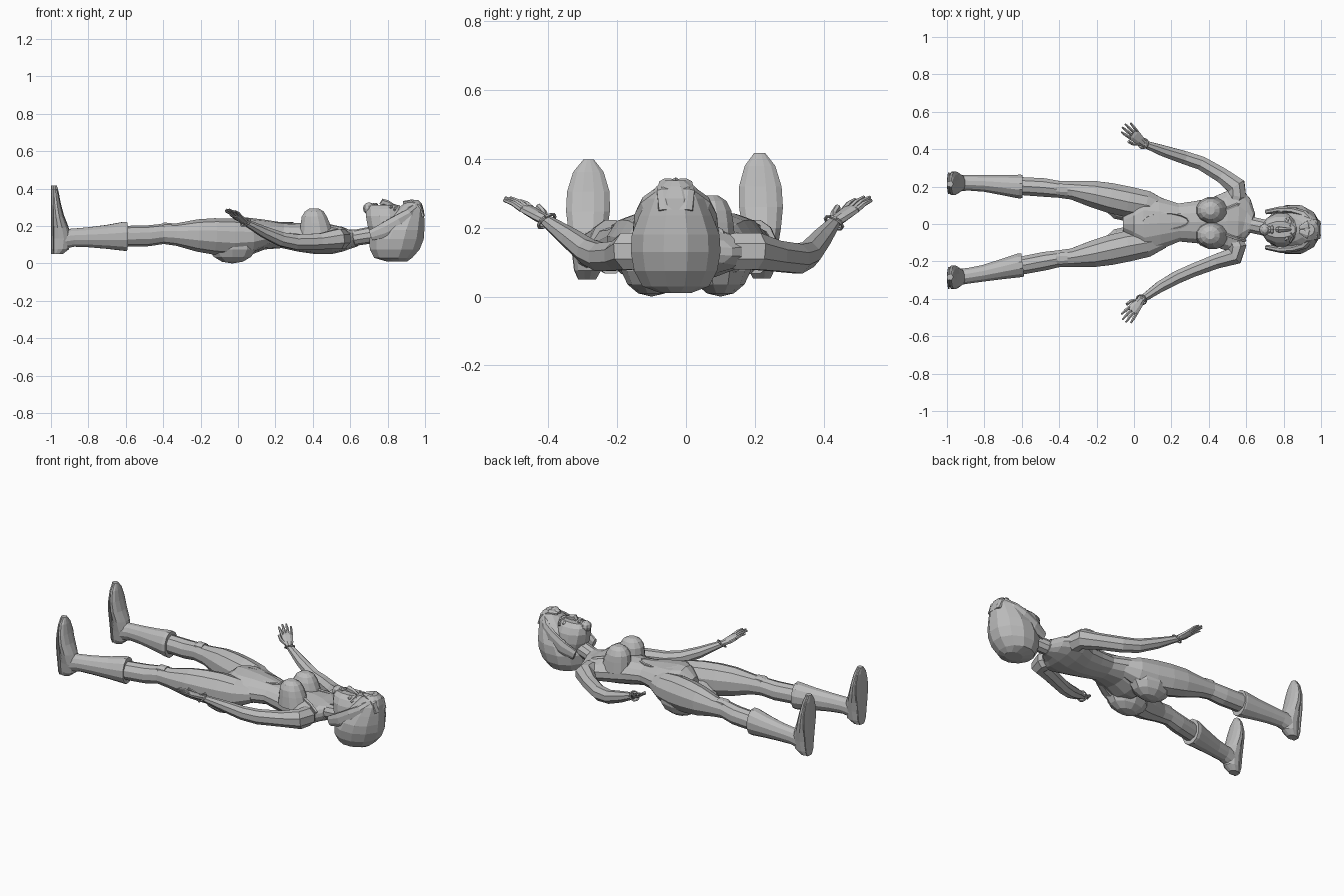
import bpy, bmesh, math
from mathutils import Vector

if "Cube" in bpy.data.objects:
    bpy.data.objects.remove(bpy.data.objects["Cube"], do_unlink=True)

grey = bpy.data.materials.new("plain grey")
grey.use_nodes = True
grey.diffuse_color = (0.5, 0.5, 0.5, 1)
grey.node_tree.nodes["Principled BSDF"].inputs["Base Color"].default_value = (0.5, 0.5, 0.5, 1)
X, Z = Vector((1, 0, 0)), Vector((0, 0, 1))


def finish(name, bm):
    bmesh.ops.recalc_face_normals(bm, faces=bm.faces)
    me = bpy.data.meshes.new(name)
    bm.to_mesh(me)
    bm.free()
    me.materials.append(grey)
    ob = bpy.data.objects.new(name, me)
    bpy.context.collection.objects.link(ob)
    return ob


def loft(name, rings, n=10, up=Z, level=False):
    """Skin oval rings (x, y, z, half width, half height) along their path."""
    bm = bmesh.new()
    pts = [Vector(r[:3]) for r in rings]
    loops = []
    for i, r in enumerate(rings):
        t = (pts[min(i + 1, len(pts) - 1)] - pts[max(i - 1, 0)]).normalized()
        if level:
            t = Z
        side = t.cross(up).normalized()
        top = side.cross(t).normalized()
        loops.append([bm.verts.new(pts[i] + side * r[3] * math.cos(a) + top * r[4] * math.sin(a))
                      for a in (math.tau * (k + .5) / n for k in range(n))])
    for a, b in zip(loops, loops[1:]):
        for k in range(n):
            bm.faces.new((a[k], a[(k + 1) % n], b[(k + 1) % n], b[k]))
    bm.faces.new(loops[0][::-1])
    bm.faces.new(loops[-1])
    return finish(name, bm)


def blob(name, loc, size, u=10, v=7):
    bm = bmesh.new()
    bmesh.ops.create_uvsphere(bm, u_segments=u, v_segments=v, radius=1)
    for p in bm.verts:
        p.co = Vector([c * s + l for c, s, l in zip(p.co, size, loc)])
    return finish(name, bm)


def tube(name, path, r, n=6):
    return loft(name, [(*p, r, r) for p in path], n)


# Torso and neck
loft("torso", [(-.06, 0, .145, .04, .05), (0, 0, .145, .1, .1), (.06, 0, .145, .168, .1),
               (.14, .005, .155, .142, .08), (.24, .008, .15, .104, .068), (.33, .01, .14, .115, .077),
               (.42, .012, .13, .132, .08), (.5, .015, .128, .165, .078), (.56, .015, .13, .185, .066),
               (.595, .01, .13, .13, .052), (.63, 0, .135, .06, .045)], 14)
loft("neck", [(.57, .005, .13, .065, .05), (.63, -.005, .138, .045, .043),
              (.70, -.02, .15, .045, .045), (.78, -.03, .16, .05, .05)])
for side, y in (("left", 1), ("right", -1)):
    by = .006 + .066 * y
    # Breast rising steeply from the ribs and sloping gently up to the collar
    loft(side + "_breast", [(.42, by, .15, .075, .095), (.413, by, .215, .068, .08),
                            (.408, by, .25, .062, .07), (.408, by, .278, .047, .052),
                            (.407, by, .294, .022, .025)], 12, X, True)
    blob(side + "_buttock", (-.03, .1 * y, .095), (.135, .09, .095))

# Raised edge of the suit on the belly, and collar straps
oval = [(.17 + .125 * math.cos(a), .015 + .045 * math.sin(a),
         .24 - .09 * (.17 + .125 * math.cos(a)) - .008 * math.sin(a) ** 2)
        for a in (math.tau * k / 14 for k in range(15))]
tube("belly_trim", oval, .008, 5)
for side, y in (("left", 1), ("right", -1)):
    tube(side + "_collar_strap", [(.47, .01 + .06 * y, .205), (.55, .012 + .09 * y, .187),
                                  (.595, .012 + .1 * y, .155)], .01, 5)


# Legs, boots and feet: the right leg swings out a little below the knee
def leg_point(x, y, z, w, h, s):
    return (x, y if s > 0 else -(y + max(0, -x - .45) * .13), z, w, h)


leg = [(.16, .08, .15, .05, .05), (.07, .1, .142, .08, .085), (-.03, .118, .14, .086, .1),
       (-.13, .14, .145, .084, .097), (-.22, .16, .15, .074, .086), (-.33, .18, .155, .052, .06),
       (-.4, .185, .158, .047, .054), (-.48, .195, .148, .052, .056), (-.64, .205, .145, .05, .055)]
boot = [(-.595, .2, .145, .063, .08), (-.61, .2, .145, .066, .08), (-.7, .208, .142, .056, .066),
        (-.8, .217, .14, .046, .055), (-.88, .22, .138, .043, .05), (-.94, .22, .13, .045, .055)]
foot = [(-.967, .22, .052, .026, .03), (-.95, .22, .08, .04, .048), (-.945, .22, .14, .048, .055),
        (-.952, .22, .2, .058, .046), (-.964, .218, .26, .066, .034), (-.972, .216, .32, .064, .026),
        (-.978, .215, .38, .046, .02), (-.98, .214, .418, .016, .012)]
for side, s in (("left", 1), ("right", -1)):
    loft(side + "_leg", [leg_point(*r, s) for r in leg])
    loft(side + "_boot", [leg_point(*r, s) for r in boot], 12)
    dz = 0 if s > 0 else -.02
    loft(side + "_foot", [leg_point(x, y, z + dz * z / .42, w, h, s) for x, y, z, w, h in foot],
         12, X, True)
    # Flat sole slab joining heel to toe
    sole = [(-.991, y, z + dz * z / .42, w * .95, .009) for x, y, z, w, h in foot]
    loft(side + "_sole", [leg_point(*r, s) for r in sole], 8, X, True)
    # Knee pad
    loft(side + "_knee_pad", [leg_point(-.415, .185, .195, .026, .014, s),
                              leg_point(-.395, .185, .2, .034, .02, s),
                              leg_point(-.355, .183, .2, .032, .018, s)], 8)

# Arms, with hands spread open and a bracelet at each wrist
arms = {
    "left": [(.53, .09, .13, .04, .045), (.55, .15, .132, .055, .058), (.548, .2, .132, .055, .058),
             (.47, .26, .118, .044, .048), (.36, .325, .11, .04, .046), (.27, .355, .122, .038, .04),
             (.16, .39, .165, .032, .032), (.05, .43, .215, .02, .018)],
    "right": [(.53, -.06, .13, .04, .045), (.55, -.12, .132, .055, .058), (.54, -.17, .132, .052, .058),
              (.44, -.2, .118, .042, .046), (.31, -.25, .115, .038, .044), (.23, -.285, .13, .037, .04),
              (.14, -.335, .168, .032, .032), (.04, -.405, .22, .02, .018)]}
for side, rings in arms.items():
    s = 1 if side == "left" else -1
    loft(side + "_arm", rings, 8)
    w = Vector(rings[-1][:3])
    d = (Vector((-.07, .54 * s, .3)) - w).normalized()
    across = d.cross(Z).normalized()
    out = across.cross(d)
    palm = [(*(w + d * t), a, b) for t, a, b in
            ((-.01, .018, .016), (.03, .028, .016), (.075, .035, .014), (.09, .032, .01))]
    loft(side + "_palm", palm, 8)
    for i, length in enumerate((.065, .08, .08, .06)):
        k = (i - 1.5) / 1.5
        base = w + d * .08 + across * k * .026
        tip = base + d * length + across * k * .008
        mid = (base + tip) / 2 + out * .004
        loft(f"{side}_finger_{i + 1}", [(*base, .009, .009), (*mid, .009, .008), (*tip, .005, .005)], 6)
    th = w + d * .02 - across * s * .02
    tube(side + "_thumb", [th, th + d * .03 - across * s * .02 + out * .005,
                           th + d * .06 - across * s * .025 + out * .01], .009)
    ring = [w + across * .027 * math.cos(a) + out * .027 * math.sin(a) - d * .012 * math.sin(a)
            for a in (math.tau * k / 10 for k in range(10))]
    for k in range(10):
        tube(f"{side}_bracelet_{k + 1}", [ring[k], ring[(k + 1) % 10]], .005, 5)

# Head: hair mass behind, tapering up to the brow, with the face in front
CY = -.03
loft("hair", [(.85, CY, .01, .045, .055), (.83, CY, .03, .1, .105), (.838, CY, .075, .125, .138),
              (.848, CY, .13, .135, .15), (.865, CY, .18, .132, .136), (.89, CY, .235, .11, .11),
              (.918, CY, .285, .085, .078), (.935, CY, .32, .058, .05), (.94, CY, .338, .03, .025)],
     12, X, True)
loft("face", [(.80, CY, .13, .09, .08), (.79, CY, .2, .096, .1), (.785, CY, .255, .088, .105),
              (.783, CY, .29, .07, .1), (.78, CY, .312, .044, .085)], 12, X, True)
blob("chin", (.70, CY, .295), (.032, .033, .032), 8, 6)
loft("nose", [(.84, CY, .305, .008, .008), (.80, CY, .32, .013, .018), (.775, CY, .328, .018, .019),
              (.762, CY, .315, .012, .008)], 6)
blob("upper_lip", (.738, CY, .313), (.01, .026, .012), 8, 5)
blob("lower_lip", (.724, CY, .312), (.01, .022, .012), 8, 5)
for side, s in (("left", 1), ("right", -1)):
    blob(side + "_eye", (.815, CY + .04 * s, .299), (.013, .022, .012), 8, 6)
    tube(side + "_eyebrow", [(.836, CY + .018 * s, .312), (.848, CY + .042 * s, .306),
                             (.836, CY + .066 * s, .286)], .007, 5)
    blob(side + "_ear", (.80, CY + .1 * s, .2), (.04, .015, .028), 8, 6)
    # Side lock framing the face
    loft(side + "_hair_lock", [(.945, CY + .04 * s, .295, .025, .028), (.915, CY + .078 * s, .262, .024, .035),
                               (.86, CY + .1 * s, .225, .02, .04), (.79, CY + .108 * s, .18, .018, .045),
                               (.71, CY + .095 * s, .15, .014, .03)], 8)
    # Pointed fringe
    loft(side + "_fringe", [(.985, CY + .022 * s, .25, .03, .014), (.97, CY + .025 * s, .305, .032, .016),
                            (.93, CY + .022 * s, .33, .028, .014), (.885, CY + .01 * s, .325, .01, .01)], 8)
